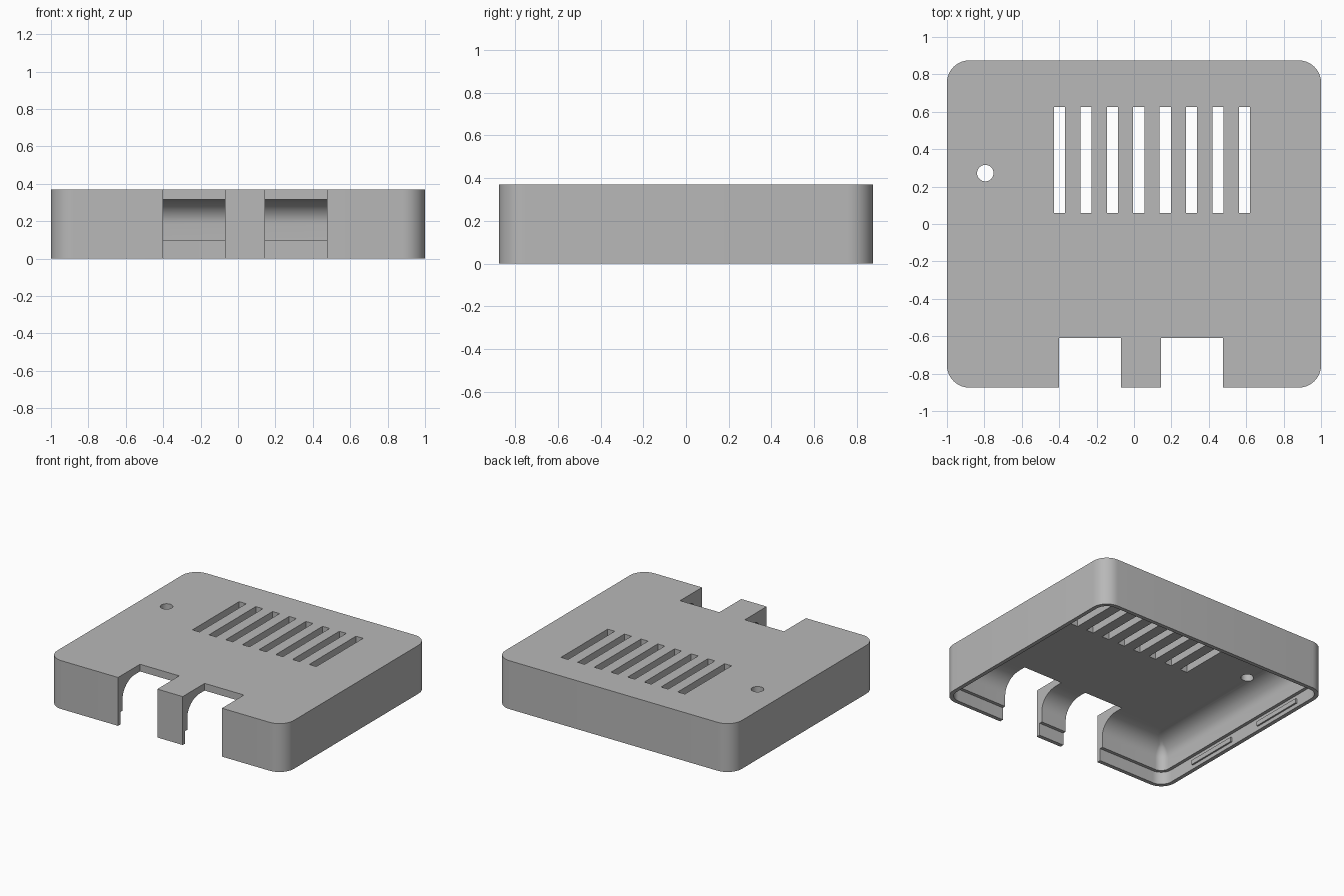
import bpy, bmesh, math

if "Cube" in bpy.data.objects:
    bpy.data.objects.remove(bpy.data.objects["Cube"], do_unlink=True)

HALF_X, HALF_Y, HEIGHT, RADIUS = 1.0, 0.875, 0.37, 0.12
CEILING, LIP, WALL = 0.315, 0.03, 0.055
COVE_W, COVE_H = 0.15, 0.13

grey = bpy.data.materials.new("matte grey")
grey.use_nodes = True
colour = (0.48, 0.48, 0.48, 1)
grey.diffuse_color = colour
grey.node_tree.nodes["Principled BSDF"].inputs["Base Color"].default_value = colour


def make_object(name, bm):
    bmesh.ops.recalc_face_normals(bm, faces=bm.faces)
    mesh = bpy.data.meshes.new(name)
    bm.to_mesh(mesh)
    bm.free()
    mesh.materials.append(grey)
    obj = bpy.data.objects.new(name, mesh)
    bpy.context.collection.objects.link(obj)
    return obj


def rounded_ring(bm, inset, z, steps=10):
    """Rounded rectangle ring, inset from the outer wall."""
    r = max(RADIUS - inset, 0.02)
    cx, cy = HALF_X - inset - r, HALF_Y - inset - r
    ring = []
    for q, (sx, sy) in enumerate([(1, 1), (-1, 1), (-1, -1), (1, -1)]):
        for i in range(steps + 1):
            a = math.pi / 2 * (q + i / steps)
            ring.append(bm.verts.new((sx * cx + r * math.cos(a),
                                      sy * cy + r * math.sin(a), z)))
    return ring


def box(name, x0, x1, y0, y1, z0, z1):
    bm = bmesh.new()
    bmesh.ops.create_cube(bm, size=1)
    for v in bm.verts:
        v.co = ((x0 + x1) / 2 + v.co.x * (x1 - x0),
                (y0 + y1) / 2 + v.co.y * (y1 - y0),
                (z0 + z1) / 2 + v.co.z * (z1 - z0))
    return make_object(name, bm)


# Hollow lid: ceiling, coved inner wall, stepped lip and outer wall
profile = [(0, HEIGHT), (0, 0), (LIP, 0), (LIP, 0.095), (WALL, 0.095)]
for i in range(11):
    a = math.pi / 2 * i / 10
    profile.append((WALL + COVE_W * (1 - math.cos(a)),
                    CEILING - COVE_H * (1 - math.sin(a))))
bm = bmesh.new()
rings = [rounded_ring(bm, inset, z) for inset, z in profile]
for a, b in zip(rings, rings[1:]):
    for i in range(len(a)):
        j = (i + 1) % len(a)
        bm.faces.new((a[i], a[j], b[j], b[i]))
bm.faces.new(rings[0])
bm.faces.new(rings[-1])
lid = make_object("case_lid", bm)

# Cutters: two front port openings, eight vents and a round hole
cutters = [box("port_cutter", x0, x0 + 0.332, -1, -0.61, -0.1, 0.5)
           for x0 in (-0.402, 0.145)]
cutters += [box("vent_cutter", x, x + 0.06, 0.06, 0.625, 0.2, 0.5)
            for x in (-0.428 + 0.1412 * i for i in range(8))]
bm = bmesh.new()
bmesh.ops.create_cone(bm, cap_ends=True, segments=32, radius1=0.044,
                      radius2=0.044, depth=0.4)
bmesh.ops.translate(bm, verts=bm.verts, vec=(-0.795, 0.272, 0.4))
cutters.append(make_object("hole_cutter", bm))

bpy.context.view_layer.objects.active = lid
for cutter in cutters:
    cutter.hide_render = True
    mod = lid.modifiers.new("cut", "BOOLEAN")
    mod.operation = "DIFFERENCE"
    mod.solver = "EXACT"
    mod.object = cutter
    bpy.ops.object.modifier_apply(modifier=mod.name)
    bpy.data.objects.remove(cutter, do_unlink=True)

bpy.ops.object.select_all(action="DESELECT")
lid.select_set(True)
bpy.ops.object.shade_smooth_by_angle(angle=math.radians(30))

# Snap ridges inside the lip on both sides
for side, label in ((1, "left"), (-1, "right")):
    for y0, place in ((-0.52, "front"), (0.18, "back")):
        xs = sorted((side * (HALF_X - LIP + 0.005), side * (HALF_X - LIP - 0.012)))
        box(f"snap_ridge_{label}_{place}", *xs, y0, y0 + 0.42, 0.03, 0.065)
